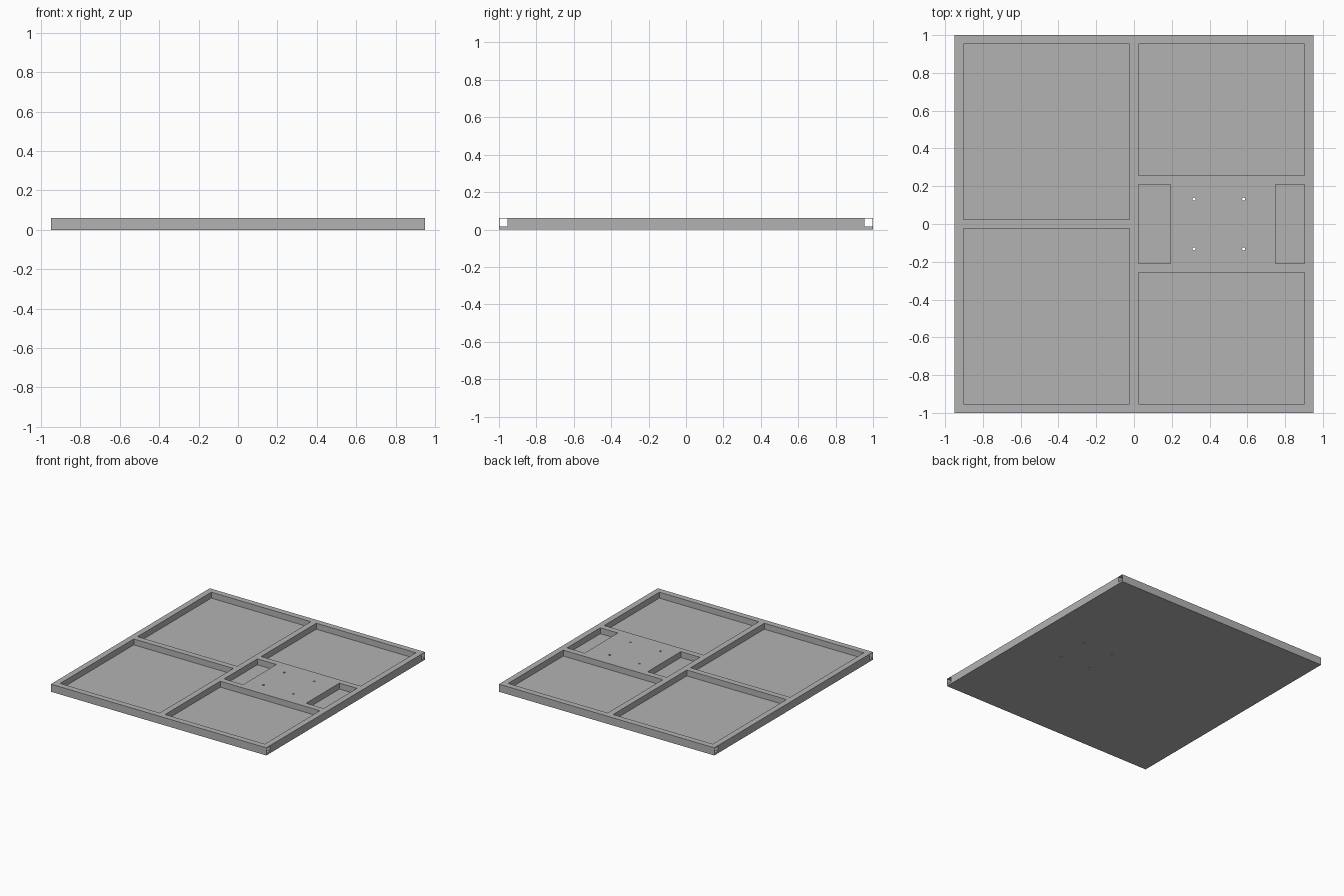
import bpy
import bmesh
from mathutils import Matrix, Vector

default = bpy.data.objects.get("Cube")
if default:
    bpy.data.objects.remove(default, do_unlink=True)

# Overall sizes
HALF_X, HALF_Y = 0.95, 1.0
BASE, TUBE, WALL = 0.0135, 0.0475, 0.0025
TOP = BASE + TUBE
IN_X, IN_Y = HALF_X - TUBE, HALF_Y - TUBE
CROSS_Y = 0.2335                      # centre line of the two right-hand beams
BLOCK_X = (0.192, 0.748)
HOLE_X, HOLE_GAP, HOLE_R = 0.449, 0.1315, 0.008

steel = bpy.data.materials.new("steel_grey")
steel.use_nodes = True
grey = (0.45, 0.45, 0.45, 1)
steel.diffuse_color = grey
steel.node_tree.nodes["Principled BSDF"].inputs["Base Color"].default_value = grey


def finish(name, bm):
    bmesh.ops.recalc_face_normals(bm, faces=bm.faces)
    mesh = bpy.data.meshes.new(name)
    bm.to_mesh(mesh)
    bm.free()
    mesh.materials.append(steel)
    obj = bpy.data.objects.new(name, mesh)
    bpy.context.collection.objects.link(obj)
    return obj


def box(name, low, high):
    low, high = Vector(low), Vector(high)
    bm = bmesh.new()
    bmesh.ops.create_cube(bm, size=1, matrix=Matrix.Translation((low + high) / 2)
                          @ Matrix.Diagonal((*(high - low), 1)))
    return finish(name, bm)


def tube(name, axis, start, end, offset):
    """Hollow square tube with open ends, lying on the base plate."""
    bm = bmesh.new()
    rings = []
    for along in (start, end):
        for half in (TUBE / 2, TUBE / 2 - WALL):
            ring = []
            for a, b in ((-1, -1), (1, -1), (1, 1), (-1, 1)):
                side, z = offset + a * half, BASE + TUBE / 2 + b * half
                ring.append(bm.verts.new((along, side, z) if axis == "x" else (side, along, z)))
            rings.append(ring)
    outer0, inner0, outer1, inner1 = rings
    for p, q in ((outer0, outer1), (inner0, inner1), (outer0, inner0), (outer1, inner1)):
        for i in range(4):
            j = (i + 1) % 4
            bm.faces.new((p[i], p[j], q[j], q[i]))
    return finish(name, bm)


# Base plate and mounting block
base = box("base_plate", (-HALF_X, -HALF_Y, 0), (HALF_X, HALF_Y, BASE))
block_y = CROSS_Y + TUBE / 2
block = box("mounting_block", (BLOCK_X[0], -block_y, BASE), (BLOCK_X[1], block_y, TOP))

# Four bolt holes through block and plate
bm = bmesh.new()
for sx in (-1, 1):
    for sy in (-1, 1):
        spot = Matrix.Translation((HOLE_X + sx * HOLE_GAP, sy * HOLE_GAP, TOP / 2))
        bmesh.ops.create_cone(bm, cap_ends=True, segments=16, radius1=HOLE_R,
                              radius2=HOLE_R, depth=TOP * 2, matrix=spot)
cutter = finish("hole_cutter", bm)
cutter.hide_render = True
for part in (base, block):
    mod = part.modifiers.new("bolt_holes", "BOOLEAN")
    mod.operation, mod.solver, mod.object = "DIFFERENCE", "EXACT", cutter
    bpy.context.view_layer.objects.active = part
    bpy.ops.object.modifier_apply(modifier=mod.name)
bpy.data.objects.remove(cutter, do_unlink=True)

# Outer frame: front and back rails run full width with open ends
for name, s in (("front", -1), ("back", 1)):
    tube(name + "_rail", "x", -HALF_X, HALF_X, s * (HALF_Y - TUBE / 2))
for name, s in (("right", -1), ("left", 1)):
    tube(name + "_rail", "y", -IN_Y, IN_Y, s * (HALF_X - TUBE / 2))

# Inner beams
tube("centre_beam", "y", -IN_Y, IN_Y, 0)
tube("right_cross_beam", "x", -IN_X, -TUBE / 2, 0)
for name, s in (("front", -1), ("back", 1)):
    tube(name + "_inner_stub", "x", TUBE / 2, BLOCK_X[0], s * CROSS_Y)
    tube(name + "_outer_stub", "x", BLOCK_X[1], IN_X, s * CROSS_Y)
